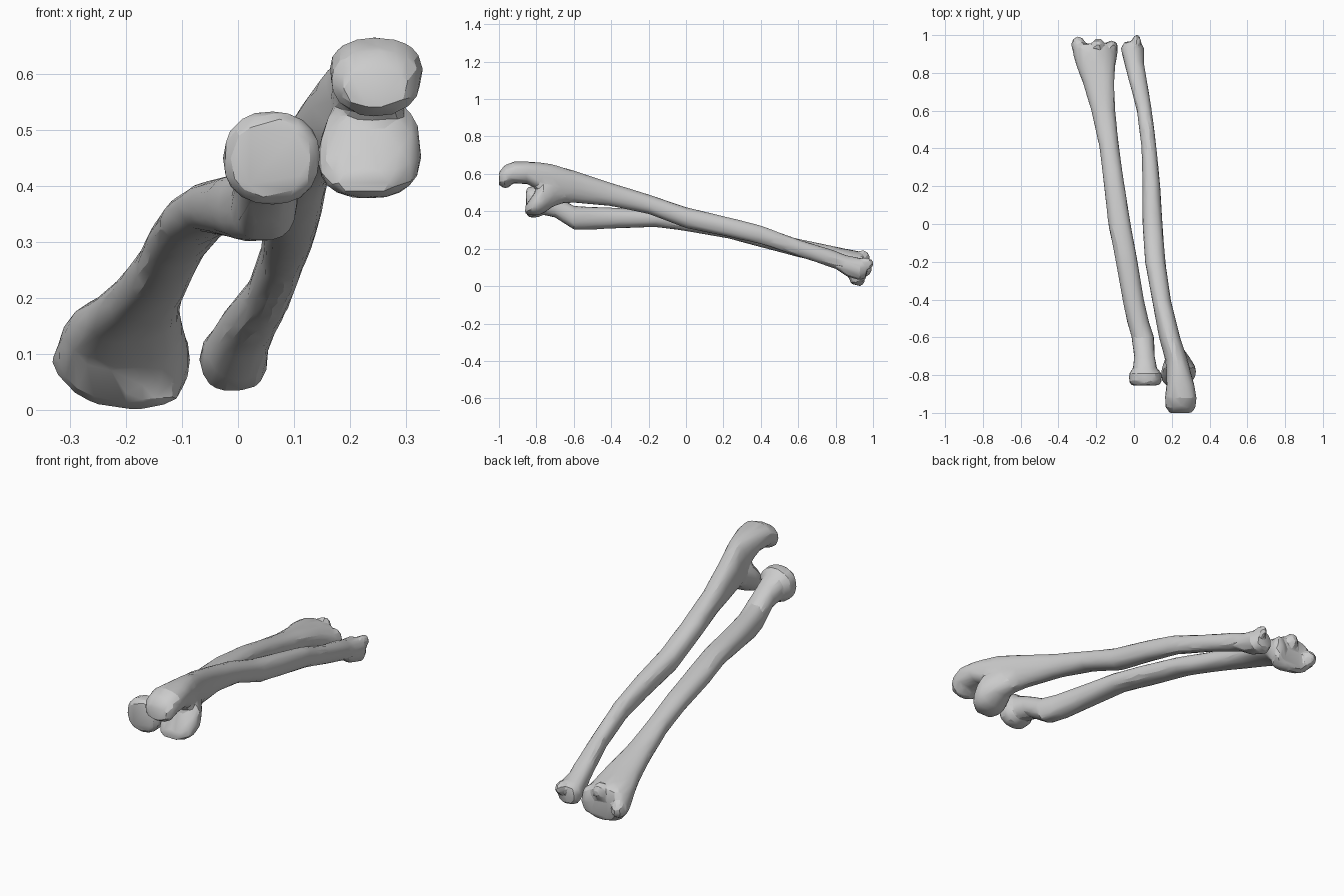
import bpy, bmesh
from math import sin, cos, pi, radians, copysign

SIDES = 20


def loft(bm, sections):
    """Closed tube through sections (y, x, z, half width, half height, tilt in degrees)."""
    rings = []
    for y, cx, cz, rx, rz, tilt in sections:
        t, ring = radians(tilt), []
        for i in range(SIDES):
            a = 2 * pi * i / SIDES
            u = rx * copysign(abs(cos(a)) ** 0.88, cos(a))
            w = rz * copysign(abs(sin(a)) ** 0.88, sin(a))
            ring.append(bm.verts.new((cx + u * cos(t) - w * sin(t), y,
                                      cz + u * sin(t) + w * cos(t))))
        rings.append(ring)
    for r, s in zip(rings, rings[1:]):
        for i in range(SIDES):
            j = (i + 1) % SIDES
            bm.faces.new((r[i], r[j], s[j], s[i]))
    bm.faces.new(rings[0][::-1])
    bm.faces.new(rings[-1])


def knob(bm, pos, size):
    """Rounded bump."""
    new = bmesh.ops.create_icosphere(bm, subdivisions=2, radius=1)["verts"]
    bmesh.ops.scale(bm, vec=size, verts=new)
    bmesh.ops.translate(bm, vec=pos, verts=new)


def make_bone(name, lofts, knobs):
    bm = bmesh.new()
    for sections in lofts:
        loft(bm, sections)
    for pos, size in knobs:
        knob(bm, pos, size)
    bmesh.ops.recalc_face_normals(bm, faces=bm.faces)
    mesh = bpy.data.meshes.new(name)
    bm.to_mesh(mesh)
    bm.free()
    ob = bpy.data.objects.new(name, mesh)
    bpy.context.collection.objects.link(ob)
    # fuse, soften, then reduce to large facets
    fuse = ob.modifiers.new("fuse", 'REMESH')
    fuse.mode, fuse.voxel_size = 'VOXEL', 0.01
    soft = ob.modifiers.new("soften", 'SMOOTH')
    soft.factor, soft.iterations = 0.5, 5
    low = ob.modifiers.new("facets", 'DECIMATE')
    low.ratio = 0.06
    bpy.ops.object.select_all(action='DESELECT')
    ob.select_set(True)
    bpy.context.view_layer.objects.active = ob
    bpy.ops.object.convert(target='MESH')
    bpy.ops.object.shade_smooth_by_angle(angle=radians(20))


# outer forearm bone: round head, neck, tuberosity, shaft, flared wrist end
radius_shaft = [
    (-.855, .06, .45, .070, .068, 0), (-.835, .06, .45, .088, .084, 0),
    (-.79, .06, .45, .086, .083, 0), (-.765, .058, .445, .064, .064, 0),
    (-.70, .055, .425, .055, .058, 0), (-.60, .047, .365, .060, .064, 0),
    (-.52, .022, .362, .058, .062, 0), (-.40, -.004, .364, .057, .056, 0),
    (-.165, -.045, .362, .058, .046, 0), (0, -.077, .340, .060, .046, 5),
    (.23, -.108, .300, .054, .046, 5), (.40, -.130, .256, .052, .048, 5),
    (.60, -.163, .204, .064, .048, 8), (.75, -.188, .170, .084, .050, 8),
    (.84, -.202, .140, .104, .062, 0), (.90, -.205, .100, .118, .090, -8),
    (.93, -.205, .092, .120, .092, -8), (.955, -.205, .092, .105, .075, -8)]
make_bone("outer_forearm_bone", [radius_shaft], [
    ((-.295, .95, .09), (.038, .045, .045)),    # side process
    ((-.19, .945, .15), (.035, .040, .045)),    # upper tubercle
    ((-.12, .94, .09), (.036, .032, .070)),     # inner rim
    ((-.16, .91, .03), (.060, .035, .026))])    # lower rim

# inner forearm bone: wrist process, shaft, hooked elbow end
ulna_shaft = [
    (.965, -.008, .090, .044, .044, 0), (.93, -.008, .090, .062, .060, 0),
    (.86, .000, .108, .054, .056, 0), (.80, .012, .140, .050, .048, 0),
    (.60, .055, .205, .040, .045, 0), (.40, .080, .275, .040, .050, 0),
    (.20, .092, .322, .047, .053, 0), (0, .098, .366, .053, .056, 0),
    (-.20, .112, .438, .054, .052, 0), (-.40, .145, .490, .050, .062, 0),
    (-.60, .188, .532, .056, .086, -5), (-.72, .225, .545, .060, .108, -3),
    (-.78, .236, .585, .064, .076, 0), (-.85, .245, .606, .074, .060, 0),
    (-.92, .247, .608, .084, .058, 0), (-.97, .247, .586, .080, .060, 0),
    (-1.0, .247, .574, .060, .036, 0)]
coronoid = [
    (-.86, .225, .405, .052, .022, 0), (-.83, .232, .425, .084, .046, 0),
    (-.795, .235, .450, .094, .074, 0), (-.76, .238, .475, .090, .085, 0),
    (-.71, .232, .490, .066, .064, 0), (-.62, .192, .500, .040, .045, 0)]
make_bone("inner_forearm_bone", [ulna_shaft, coronoid], [
    ((.014, .96, .12), (.026, .045, .034)),     # pointed wrist process
    ((.247, -.965, .55), (.060, .032, .028))])  # hook tip
